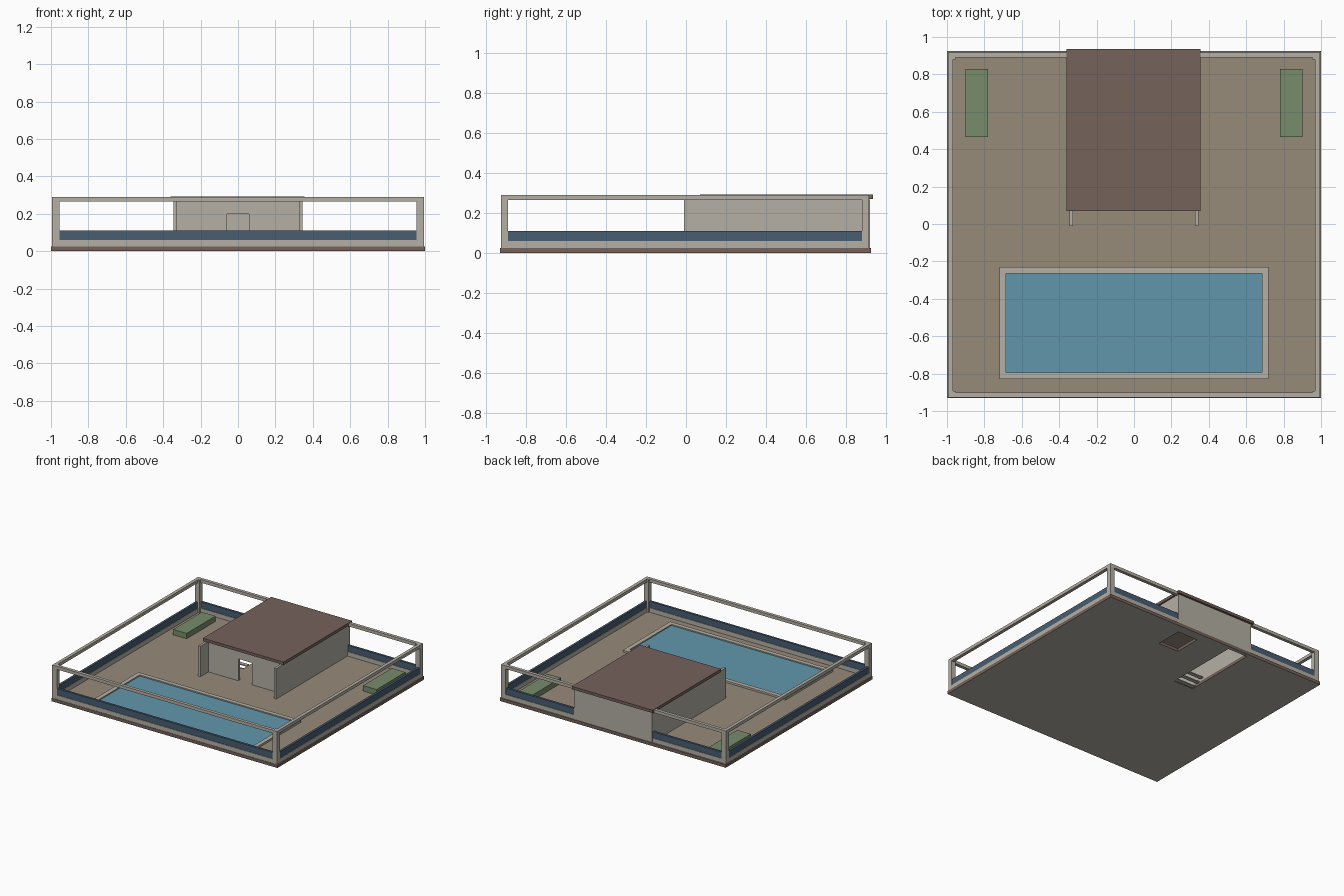
import bpy, bmesh
from mathutils import Vector

cube = bpy.data.objects.get("Cube")
if cube:
    bpy.data.objects.remove(cube, do_unlink=True)


def material(name, *rgb):
    lin = [((c / 255 + 0.055) / 1.055) ** 2.4 for c in rgb] + [1.0]
    m = bpy.data.materials.new(name)
    m.use_nodes = True
    m.diffuse_color = lin
    m.node_tree.nodes["Principled BSDF"].inputs["Base Color"].default_value = lin
    return m


PLASTER = material("plaster_grey", 181, 176, 165)
PAVING = material("tan_paving", 151, 139, 122)
BROWN = material("roof_brown", 117, 98, 91)
PANEL = material("panel_blue", 72, 93, 114)
WATER = material("water_blue", 97, 150, 172)
GREEN = material("hedge_green", 119, 140, 107)


def finish(name, bm, *mats):
    bmesh.ops.recalc_face_normals(bm, faces=bm.faces)
    mesh = bpy.data.meshes.new(name)
    bm.to_mesh(mesh)
    bm.free()
    for m in mats:
        mesh.materials.append(m)
    ob = bpy.data.objects.new(name, mesh)
    bpy.context.collection.objects.link(ob)
    return ob


def box(name, x, y, z, mat):
    """Box from (low, high) pairs on each axis."""
    bm = bmesh.new()
    bmesh.ops.create_cube(bm, size=1)
    for v in bm.verts:
        v.co = Vector([(lo + hi) / 2 + c * (hi - lo) for c, (lo, hi) in zip(v.co, (x, y, z))])
    return finish(name, bm, mat)


def slab(name, xs, ys, holes, z, mats):
    """Slab on a grid of cells, leaving out the hole cells; mats are top, bottom, side."""
    bm = bmesh.new()
    for i in range(len(xs) - 1):
        for j in range(len(ys) - 1):
            if (i, j) not in holes:
                bm.faces.new([bm.verts.new((xs[i + a], ys[j + b], z[0]))
                              for a, b in ((0, 0), (1, 0), (1, 1), (0, 1))])
    bmesh.ops.remove_doubles(bm, verts=bm.verts, dist=1e-5)
    ext = bmesh.ops.extrude_face_region(bm, geom=bm.faces[:], use_keep_orig=True)
    top = [g for g in ext["geom"] if isinstance(g, bmesh.types.BMVert)]
    bmesh.ops.translate(bm, vec=(0, 0, z[1] - z[0]), verts=top)
    bmesh.ops.recalc_face_normals(bm, faces=bm.faces)
    for f in bm.faces:
        f.material_index = 0 if f.normal.z > 0.5 else 1 if f.normal.z < -0.5 else 2
    return finish(name, bm, *mats)


FLOOR, RAIL, PANEL_TOP, BEAM, TOP = 0.025, 0.06, 0.11, 0.265, 0.29
X, Y0, Y1 = 0.995, -0.927, 0.917

# Ground slab with the two openings under the house
slab("ground_slab", (-1, -0.325, -0.15, 0.11, 0.29, 1), (-0.93, 0.28, 0.63, 0.85, 0.895, 0.925),
     {(1, 1), (1, 2), (1, 3), (3, 2)}, (0, FLOOR), (PAVING, PLASTER, BROWN))

# Stair treads in the long opening
for i in range(3):
    y = 0.28 + 0.045 * i
    box(f"stair_tread_{i + 1}", (-0.325, -0.15), (y, y + 0.03), (0.005 + 0.018 * i, 0.013 + 0.018 * i), PLASTER)

# Corner posts
for sx, side in ((1, "left"), (-1, "right")):
    xr = sorted((sx * X, sx * 0.955))
    box(f"front_{side}_post", xr, (Y0, -0.892), (FLOOR, TOP), PLASTER)
    box(f"back_{side}_post", xr, (0.88, Y1), (FLOOR, TOP), PLASTER)

# Perimeter: low curb, coloured panel and top beam on every side
layers = (("curb", (FLOOR, RAIL), 0.0, PLASTER),
          ("panel", (RAIL, PANEL_TOP), 0.004, PANEL),
          ("beam", (BEAM, TOP), 0.0, PLASTER))
for part, z, inset, mat in layers:
    d = 0.026 - inset
    o = inset
    box(f"front_{part}", (-0.955, 0.955), (Y0 + o, Y0 + d), z, mat)
    for sx, side in ((1, "left"), (-1, "right")):
        box(f"{side}_{part}", sorted((sx * (X - o), sx * (X - d))), (-0.892, 0.88), z, mat)
        box(f"back_{side}_{part}", sorted((sx * 0.345, sx * 0.955)), (Y1 - d, Y1 - o), z, mat)

# House walls with projecting side wings and an open doorway
H = (FLOOR, 0.268)
for sx, side in ((1, "left"), (-1, "right")):
    box(f"house_{side}_wall", sorted((sx * 0.325, sx * 0.345)), (-0.01, 0.92), H, PLASTER)
    box(f"house_front_wall_{side}", sorted((sx * 0.06, sx * 0.325)), (0.09, 0.11), H, PLASTER)
box("door_lintel", (-0.06, 0.06), (0.09, 0.11), (0.2, H[1]), PLASTER)
box("house_back_wall", (-0.325, 0.325), (0.9, 0.92), H, PLASTER)

# Flat roof and ceiling
box("ceiling", (-0.325, 0.325), (0.11, 0.9), (0.26, 0.268), PAVING)
box("roof", (-0.36, 0.355), (0.07, 0.935), (0.27, 0.293), BROWN)

# Pool: raised rim around the water
slab("pool_rim", (-0.72, -0.685, 0.685, 0.72), (-0.83, -0.795, -0.265, -0.23),
     {(1, 1)}, (FLOOR, 0.04), (PLASTER,) * 3)
box("pool_water", (-0.685, 0.685), (-0.795, -0.265), (FLOOR, 0.031), WATER)

# Planting beds
for sx, side in ((1, "left"), (-1, "right")):
    box(f"{side}_hedge", sorted((sx * 0.78, sx * 0.9)), (0.465, 0.83), (FLOOR, 0.068), GREEN)
